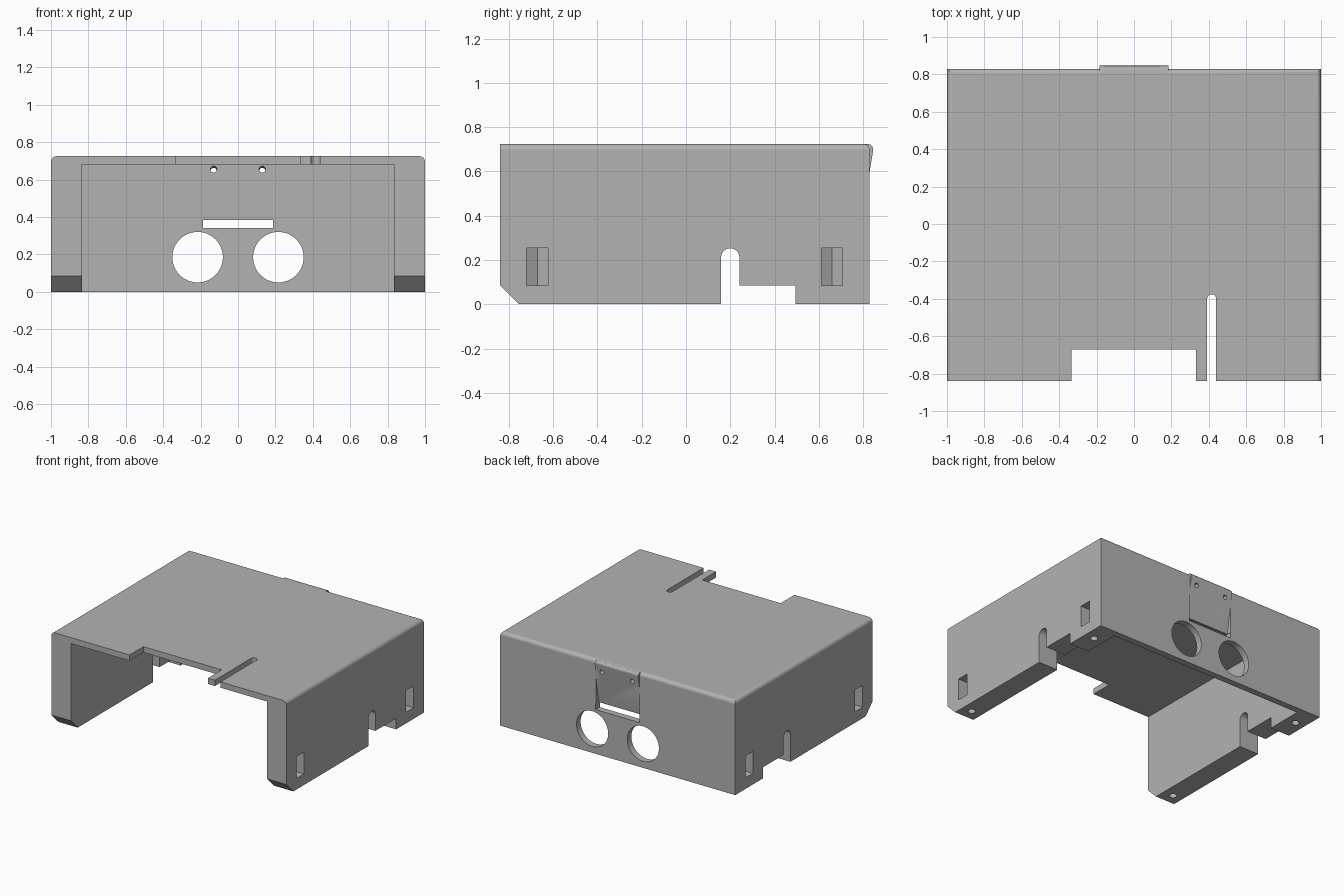
import bpy, bmesh, math

if "Cube" in bpy.data.objects:
    bpy.data.objects.remove(bpy.data.objects["Cube"], do_unlink=True)

grey = bpy.data.materials.new("plain grey")
grey.use_nodes = True
colour = (0.45, 0.45, 0.45, 1)
grey.diffuse_color = colour
grey.node_tree.nodes["Principled BSDF"].inputs["Base Color"].default_value = colour


def add_object(name, bm):
    bmesh.ops.recalc_face_normals(bm, faces=bm.faces)
    mesh = bpy.data.meshes.new(name)
    bm.to_mesh(mesh)
    bm.free()
    mesh.materials.append(grey)
    obj = bpy.data.objects.new(name, mesh)
    bpy.context.collection.objects.link(obj)
    return obj


def prism(name, points, axis, start, end):
    """Extrude a flat outline along x, y or z between two positions."""
    place = {"x": lambda u, v, w: (w, u, v),
             "y": lambda u, v, w: (u, w, v),
             "z": lambda u, v, w: (u, v, w)}[axis]
    bm = bmesh.new()
    low = [bm.verts.new(place(u, v, start)) for u, v in points]
    high = [bm.verts.new(place(u, v, end)) for u, v in points]
    bm.faces.new(low)
    bm.faces.new(high)
    for i in range(len(points)):
        j = (i + 1) % len(points)
        bm.faces.new((low[i], low[j], high[j], high[i]))
    return add_object(name, bm)


def rect(u0, u1, v0, v1):
    return [(u0, v0), (u1, v0), (u1, v1), (u0, v1)]


def arc(u, v, r, steps=48, sweep=2 * math.pi):
    count = steps if sweep > 6 else steps + 1
    return [(u + r * math.cos(sweep * i / steps), v + r * math.sin(sweep * i / steps))
            for i in range(count)]


def slot(u, r, v_open, v_centre):
    """Outline of an open slot with a round end."""
    return [(u - r, v_open), (u + r, v_open)] + arc(u, v_centre, r, 20, math.pi)


def combine(tool, operation="DIFFERENCE"):
    mod = cover.modifiers.new(tool.name, "BOOLEAN")
    mod.operation = operation
    mod.solver = "EXACT"
    mod.object = tool
    bpy.ops.object.modifier_apply(modifier=mod.name)
    bpy.data.objects.remove(tool, do_unlink=True)


# Outer shell, rounded along the top side and back edges
cover = prism("cover", rect(-1, 1, -0.84, 0.83), "z", 0, 0.725)
bm = bmesh.new()
bm.from_mesh(cover.data)
edges = [e for e in bm.edges
         if all(v.co.z > 0.7 for v in e.verts) and not all(v.co.y < 0 for v in e.verts)]
bmesh.ops.bevel(bm, geom=edges, offset=0.03, segments=8, profile=0.5, affect="EDGES")
bm.to_mesh(cover.data)
bm.free()

for obj in bpy.context.selected_objects:
    obj.select_set(False)
bpy.context.view_layer.objects.active = cover
cover.select_set(True)

# Hollow inside, open at front and bottom
combine(prism("hollow", rect(-0.835, 0.835, -1, 0.78), "z", -0.2, 0.68))

# Sloped foot at the front of each side wall
combine(prism("foot_slope", [(-0.94, 0.185), (-0.94, -0.1), (-0.655, -0.1)], "x", -1.1, 1.1))

# Cable arch and low notch through both side walls
combine(prism("side_arch", slot(0.2, 0.041, -0.1, 0.212), "x", -1.1, 1.1))
combine(prism("side_notch", rect(0.22, 0.495, -0.1, 0.085), "x", -1.1, 1.1))

# Wide notch and narrow slit in the front of the top
combine(prism("top_notch", rect(-0.335, 0.332, -1, -0.672), "z", 0.6, 0.9))
combine(prism("top_slit", slot(0.415, 0.024, -1, -0.40), "z", 0.6, 0.9))

# Latch: lip at the back, sloping panel and slot below it
lip = [(0.79, 0.58), (0.845, 0.58), (0.847, 0.695), (0.843, 0.711),
       (0.834, 0.721), (0.822, 0.7245), (0.79, 0.7245)]
combine(prism("latch_lip", lip, "x", -0.185, 0.185), "UNION")
slope = [(0.794, 0.36), (0.794, 0.384), (0.8483, 0.71), (0.9, 0.71), (0.9, 0.36)]
combine(prism("latch_slope", slope, "x", -0.1855, 0.1855))
combine(prism("latch_slot", rect(-0.1875, 0.1875, 0.34, 0.385), "y", 0.7, 1))

for side in (-1, 1):
    # Round opening in the back wall
    combine(prism("round_opening", arc(side * 0.216, 0.185, 0.135, 64), "y", 0.7, 1))
    # Small hole square to the sloping panel
    pin = prism("latch_hole", arc(0, 0, 0.017, 24), "y", -0.03, 0.15)
    pin.location = (side * 0.13, 0.78, 0.655)
    pin.rotation_euler.x = -0.165
    bpy.context.view_layer.update()
    combine(pin)
    # Nut pockets with screw holes from below
    for y in (-0.672, 0.66):
        pocket = [(side * x, y + dy) for x, dy in
                  ((1.1, -0.0475), (1.1, 0.0475), (0.893, 0.0475), (0.865, 0), (0.893, -0.0475))]
        combine(prism("nut_pocket", pocket, "z", 0.085, 0.253))
        combine(prism("screw_hole", arc(side * 0.92, y, 0.027, 24), "z", -0.1, 0.15))

# Smooth curves, crisp edges
bpy.ops.object.shade_smooth_by_angle(angle=math.radians(25))
weighted = cover.modifiers.new("even_shading", "WEIGHTED_NORMAL")
weighted.keep_sharp = True
